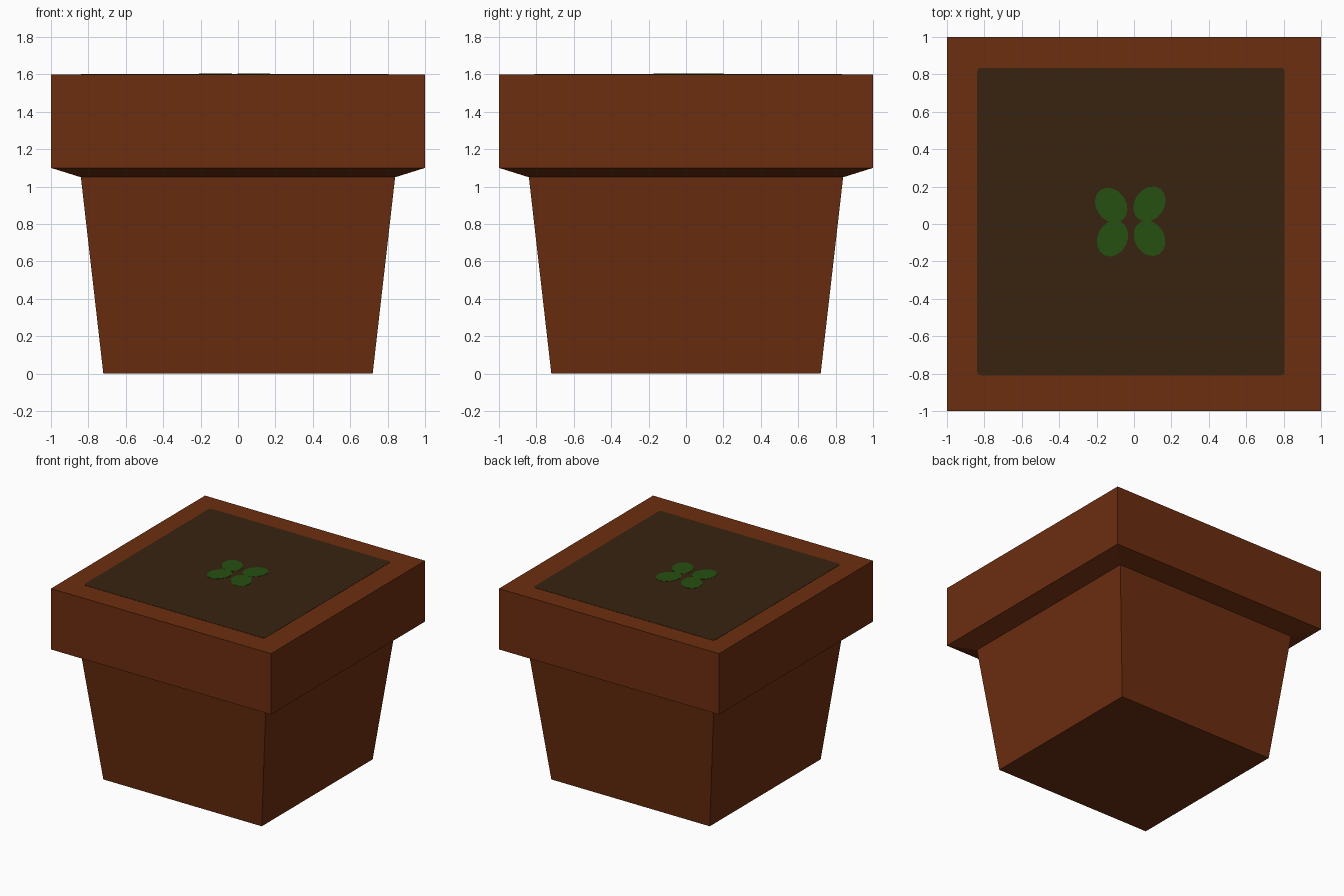
import bpy, bmesh, math

if "Cube" in bpy.data.objects:
    bpy.data.objects.remove(bpy.data.objects["Cube"])


def material(name, rgb):
    m = bpy.data.materials.new(name)
    m.diffuse_color = (*rgb, 1.0)
    m.use_nodes = True
    m.node_tree.nodes["Principled BSDF"].inputs["Base Color"].default_value = m.diffuse_color
    return m


terracotta = material("terracotta brown", (0.150, 0.027, 0.005))
earth = material("dark earth", (0.040, 0.0175, 0.005))
green = material("leaf green", (0.0195, 0.079, 0.005))


def loft(name, rings, mat):
    """Bridge equal-sized point rings into a closed solid."""
    bm = bmesh.new()
    loops = [[bm.verts.new(p) for p in ring] for ring in rings]
    n = len(loops[0])
    for a, b in zip(loops, loops[1:]):
        for i in range(n):
            j = (i + 1) % n
            bm.faces.new((a[i], a[j], b[j], b[i]))
    bm.faces.new(loops[0][::-1])
    bm.faces.new(loops[-1])
    bmesh.ops.recalc_face_normals(bm, faces=bm.faces)
    me = bpy.data.meshes.new(name)
    bm.to_mesh(me)
    bm.free()
    me.materials.append(mat)
    ob = bpy.data.objects.new(name, me)
    bpy.context.collection.objects.link(ob)
    return ob


def plate(name, outline, z0, z1, mat):
    return loft(name, [[(x, y, z) for x, y in outline] for z in (z0, z1)], mat)


def square(h, z):
    return [(-h, -h, z), (h, -h, z), (h, h, z), (-h, h, z)]


# Tapered pot with overhanging rim
profile = [(0.72, 0.0), (0.84, 1.05), (1.0, 1.10), (1.0, 1.60)]
loft("flower_pot", [square(h, z) for h, z in profile], terracotta)

# Soil: thin plate with small rounded corners, slightly off centre
cx, cy, half, r = -0.017, 0.013, 0.822, 0.02
soil = []
for k, (sx, sy) in enumerate([(1, 1), (-1, 1), (-1, -1), (1, -1)]):
    for s in range(4):
        a = math.radians(90 * k + 30 * s)
        soil.append((cx + sx * (half - r) + r * math.cos(a),
                     cy + sy * (half - r) + r * math.sin(a)))
plate("soil", soil, 1.599, 1.602, earth)

# Four flat leaves: centre x, centre y, tilt of the long axis
leaves = [(-0.122, 0.100, 125), (0.083, 0.107, 55),
          (-0.115, -0.077, 65), (0.083, -0.076, 120)]
for i, (x, y, tilt) in enumerate(leaves):
    t = math.radians(tilt)
    outline = []
    for s in range(16):
        a = math.tau * s / 16
        u, v = 0.10 * math.cos(a), 0.08 * math.sin(a)
        outline.append((x + u * math.cos(t) - v * math.sin(t),
                        y + u * math.sin(t) + v * math.cos(t)))
    plate(f"leaf_{i + 1}", outline, 1.601, 1.604, green)
